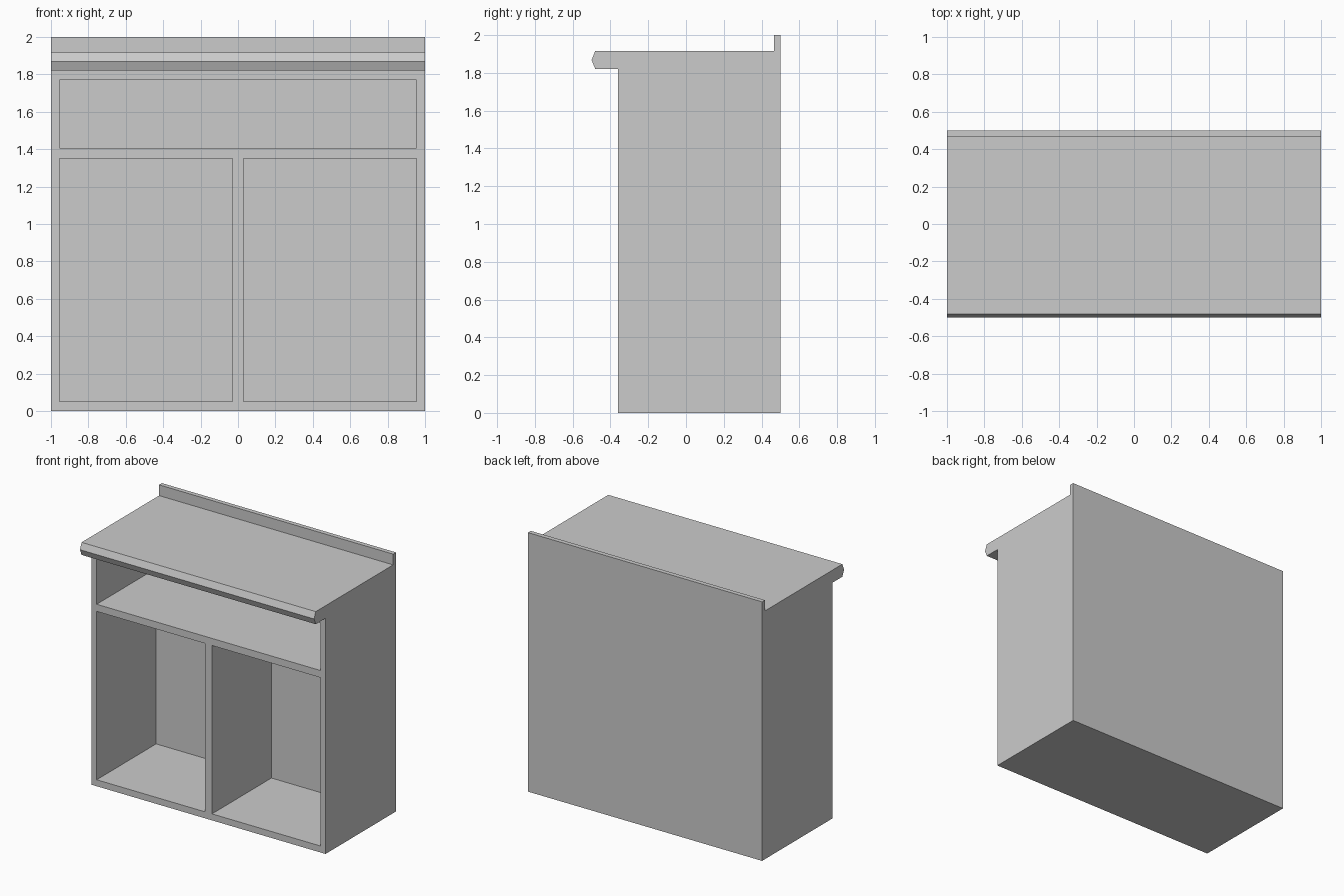
import bpy
import bmesh

cube = bpy.data.objects.get("Cube")
if cube:
    bpy.data.objects.remove(cube, do_unlink=True)

grey = bpy.data.materials.new("light_grey")
grey.use_nodes = True
GREY = (0.6, 0.6, 0.6, 1)
grey.diffuse_color = GREY
grey.node_tree.nodes["Principled BSDF"].inputs["Base Color"].default_value = GREY

FRONT, INNER_BACK = -0.36, 0.365
EDGE, GAP = 0.955, 0.03


def extruded(name, profile, x0, x1):
    """Solid made by sweeping a (y, z) profile from x0 to x1."""
    bm = bmesh.new()
    face = bm.faces.new([bm.verts.new((x0, y, z)) for y, z in profile])
    swept = bmesh.ops.extrude_face_region(bm, geom=[face])["geom"]
    verts = [v for v in swept if isinstance(v, bmesh.types.BMVert)]
    bmesh.ops.translate(bm, verts=verts, vec=(x1 - x0, 0, 0))
    bmesh.ops.recalc_face_normals(bm, faces=bm.faces)
    mesh = bpy.data.meshes.new(name)
    bm.to_mesh(mesh)
    bm.free()
    mesh.materials.append(grey)
    obj = bpy.data.objects.new(name, mesh)
    bpy.context.collection.objects.link(obj)
    return obj


def hollow(body, name, x0, x1, z0, z1):
    """Cut an open-fronted compartment into the body."""
    y0 = FRONT - 0.05
    box = [(y0, z0), (INNER_BACK, z0), (INNER_BACK, z1), (y0, z1)]
    cutter = extruded(name, box, x0, x1)
    cutter.hide_render = True
    mod = body.modifiers.new(name, "BOOLEAN")
    mod.operation = "DIFFERENCE"
    mod.solver = "EXACT"
    mod.object = cutter
    bpy.context.view_layer.objects.active = body
    bpy.ops.object.modifier_apply(modifier=name)
    bpy.data.objects.remove(cutter, do_unlink=True)


# Carcass with overhanging pointed worktop edge and rear upstand
side_profile = [
    (FRONT, 0), (0.5, 0), (0.5, 2), (0.465, 2), (0.465, 1.917),
    (-0.48, 1.917), (-0.5, 1.868), (-0.48, 1.82), (FRONT, 1.82),
]
cabinet = extruded("cabinet_body", side_profile, -1, 1)

# Two lower cupboards and one wide drawer space
hollow(cabinet, "right_cupboard", -EDGE, -GAP, 0.05, 1.35)
hollow(cabinet, "left_cupboard", GAP, EDGE, 0.05, 1.35)
hollow(cabinet, "drawer_space", -EDGE, EDGE, 1.405, 1.77)
